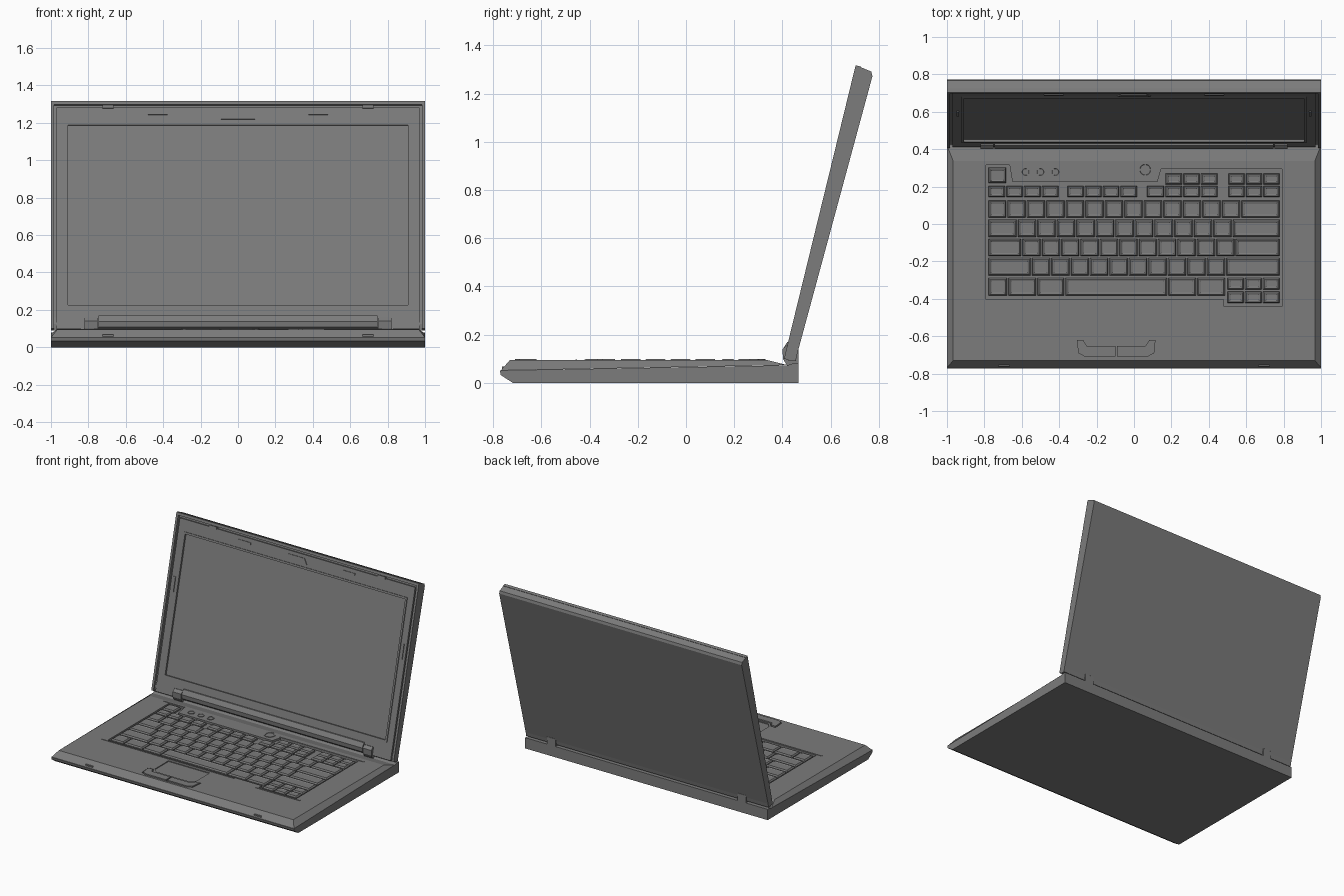
import bpy, bmesh, math

if "Cube" in bpy.data.objects:
    bpy.data.objects.remove(bpy.data.objects["Cube"])

grey = bpy.data.materials.new("dark grey plastic")
grey.use_nodes = True
colour = (0.2, 0.2, 0.2, 1)
grey.diffuse_color = colour
grey.node_tree.nodes["Principled BSDF"].inputs["Base Color"].default_value = colour


def finish(name, bm):
    bmesh.ops.recalc_face_normals(bm, faces=bm.faces)
    mesh = bpy.data.meshes.new(name)
    bm.to_mesh(mesh)
    bm.free()
    mesh.materials.append(grey)
    ob = bpy.data.objects.new(name, mesh)
    bpy.context.collection.objects.link(ob)


def skin(bm, rings, closed=False):
    """Bridge equal point rings with quads; returns the rings' vertices."""
    vs = [[bm.verts.new(p) for p in ring] for ring in rings]
    n = len(vs[0])
    for a, b in list(zip(vs, vs[1:])) + ([(vs[-1], vs[0])] if closed else []):
        for i in range(n):
            j = (i + 1) % n
            bm.faces.new((a[i], a[j], b[j], b[i]))
    return vs


def make(name, lofts, closed=False):
    """One object from lofts, capped unless closed into a frame."""
    bm = bmesh.new()
    for rings in lofts:
        vs = skin(bm, rings, closed)
        if not closed:
            bm.faces.new(vs[0])
            bm.faces.new(vs[-1])
    finish(name, bm)


def along_x(profile, x0, x1):
    return [[(x, y, z) for y, z in profile] for x in (x0, x1)]


def upright(outline, z0, z1):
    return [[(x, y, z) for x, y in outline] for z in (z0, z1)]


def rect(x0, x1, y0, y1):
    return [(x0, y0), (x1, y0), (x1, y1), (x0, y1)]


def on_lid(x, z, h):
    """Point on the tilted lid, h in front of its rim plane."""
    return (x, 0.421 + 0.244 * (z - 0.16) - h, z + 0.24 * h)


def lid_plate(outline, h0, h1):
    return [[on_lid(x, z, h) for x, z in outline] for h in (h0, h1)]


def lid_frame(outer, inner, h0, h1):
    return [[on_lid(x, z, h) for x, z in o]
            for o, h in ((outer, h0), (outer, h1), (inner, h1), (inner, h0))]


def mirrored(outline, centre=0):
    return [(2 * centre - x, y) for x, y in outline]


# Base pan
make("base_pan", [along_x([(-.718, 0), (-.768, .033), (-.772, .052), (.42, .073),
                           (.44, .08), (.466, .08), (.466, 0)], -1, 1)])

# Recess outlines for the keyboard, touchpad and its buttons
key_well = [(-.79, -.405), (.48, -.405), (.48, -.44), (.79, -.44), (.79, .295), (.145, .295),
            (.125, .225), (-.65, .225), (-.665, .315), (-.79, .315)]
touchpad = [(-.265, -.44), (-.265, -.6), (-.235, -.632), (.045, -.632), (.075, -.6), (.075, -.44)]
MID = -.095
half_button = [(-.305, -.62), (-.272, -.62), (-.252, -.652), (-.1, -.652),
               (-.1, -.708), (-.265, -.708), (-.298, -.69)]
slot = [(-.312, -.61), (-.268, -.61), (-.248, -.645)]
slot_low = [(-.265, -.715), (-.305, -.695)]
button_slot = slot + mirrored(slot[::-1], MID) + mirrored(slot_low[::-1], MID) + slot_low

# Deck: sloped edges, and a top face filled around the recesses
TOP = .095
bm = bmesh.new()
foot, crest = skin(bm, [
    [(-1, -.768, .052), (1, -.768, .052), (1, .42, .074), (-1, .42, .074)],
    [(x, y, TOP) for x, y in rect(-.967, .967, -.73, .337)]])
bm.faces.new(foot)
loops = [crest]
for outline, floor in ((key_well, .08), (touchpad, .089), (button_slot, .087)):
    low, high = skin(bm, upright(outline, floor, TOP))
    bm.faces.new(low)
    loops.append(high)
border = [bm.edges.get((a, b)) for loop in loops for a, b in zip(loop, loop[1:] + loop[:1])]
bmesh.ops.triangle_fill(bm, edges=border, use_beauty=True, normal=(0, 0, 1))
finish("deck", bm)

make("touchpad_buttons", [upright(o, .086, .1) for o in (half_button, mirrored(half_button, MID))])

# Thin creases running along the keyboard edges
make("deck_creases", [upright(rect(*r), .09, .098) for r in (
    (.13, .83, .297, .304), (-.84, -.665, .318, .325),
    (-.83, .27, -.42, -.413), (.46, .83, -.458, -.451))])

# Keys: each is a tapered block with a dished top
keys = []


def key(x0, x1, y0, y1):
    def ring(inset, z):
        d = .004 + inset
        return [(x, y, z) for x, y in rect(x0 + d, x1 - d, y0 + d, y1 - d)]
    keys.append([ring(0, .078), ring(0, .09), ring(.007, .099), ring(.012, .099), ring(.017, .096)])


def row(x0, x1, count, y0, y1):
    w = (x1 - x0) / count
    for i in range(count):
        key(x0 + i * w, x0 + (i + 1) * w, y0, y1)


L, R = -.782, .782
key(L, -.68, .215, .305)
for start, end, count in ((L, -.4, 4), (-.36, .02, 4), (.065, .165, 1), (.165, .45, 3), (.5, R, 3)):
    row(start, end, count, .14, .208)
for start, end in ((.165, .45), (.5, R)):
    row(start, end, 3, .208, .275)
# Main rows: left key end, letter key count, right key start
for i, (a, count, b) in enumerate(((-.68, 12, .57), (-.625, 11, .525), (-.6, 11, .54), (-.55, 10, .49))):
    top = .13 - i * .103
    key(L, a, top - .1, top)
    row(a, b, count, top - .1, top)
    key(b, R, top - .1, top)
edges = (L, -.675, -.52, -.37, .18, .335, .49)
for a, b in zip(edges, edges[1:]):
    key(a, b, -.387, -.285)
for y in (-.355, -.427):
    row(.495, R, 3, y, y + .07)
make("keys", keys)


# Round buttons above the keyboard
def disc(x, y, r, n=24):
    def ring(s, z):
        return [(x + s * math.cos(t * math.tau / n), y + s * math.sin(t * math.tau / n), z)
                for t in range(n)]
    return [ring(r, .09), ring(r, .099), ring(r * .75, .099), ring(r * .7, .096)]


make("round_buttons", [disc(x, .278, .025) for x in (-.58, -.5, -.42)] + [disc(.06, .29, .039)])

# Lid shell with raised rim
make("lid_shell", [along_x([(.425, .09), (.425, .125), (.441, .16), (.723, 1.31), (.768, 1.291),
                            (.773, 1.272), (.461, .12), (.455, .09)], -1, 1)])
rim = [(-1, .1), (-1, 1.317), (1, 1.317), (1, .1), (.983, .1), (.983, 1.298), (-.983, 1.298), (-.983, .1)]
make("lid_rim", [lid_plate(rim, -.022, 0)])

# Screen bezel, gasket and display
make("bezel", [lid_frame(rect(-.97, .97, .1, 1.283), rect(-.915, .915, .22, 1.195), -.024, -.006)], closed=True)
make("screen_gasket", [lid_frame(rect(-.922, .922, .213, 1.202), rect(-.908, .908, .227, 1.188), -.02, 0)],
     closed=True)
make("display", [lid_plate(rect(-.915, .915, .22, 1.195), -.024, -.014)])

# Bezel details: camera housing, pads, side slots and latches
make("camera_housing", [lid_plate([(-.09, 1.22), (-.065, 1.26), (.065, 1.26), (.09, 1.22)], -.015, 0)])
pads = [rect(s * .43 - .052, s * .43 + .052, 1.244, 1.258) for s in (-1, 1)]
pads += [rect(s * .943 - .007, s * .943 + .007, .785, .89) for s in (-1, 1)]
make("bezel_pads", [lid_plate(p, -.015, 0) for p in pads])
make("lid_latches", [lid_plate(rect(s * .695 - .03, s * .695 + .03, 1.278, 1.295), -.022, 0)
                     for s in (-1, 1)])

# Hinge cover bar and knuckles
make("hinge_cover", [along_x([(.42, .093), (.403, .108), (.4, .138), (.42, .17), (.445, .17), (.445, .093)],
                             -.745, .745)])
knuckle = [(.42, .07), (.402, .1), (.4, .14), (.42, .158), (.455, .15), (.466, .135), (.466, .07)]
make("hinge_knuckles", [along_x(knuckle, s * .785 - .035, s * .785 + .035) for s in (-1, 1)])

# Front catches on the deck edge
make("front_catches", [upright(rect(s * .695 - .03, s * .695 + .03, -.762, -.74), .05, .068)
                       for s in (-1, 1)])
